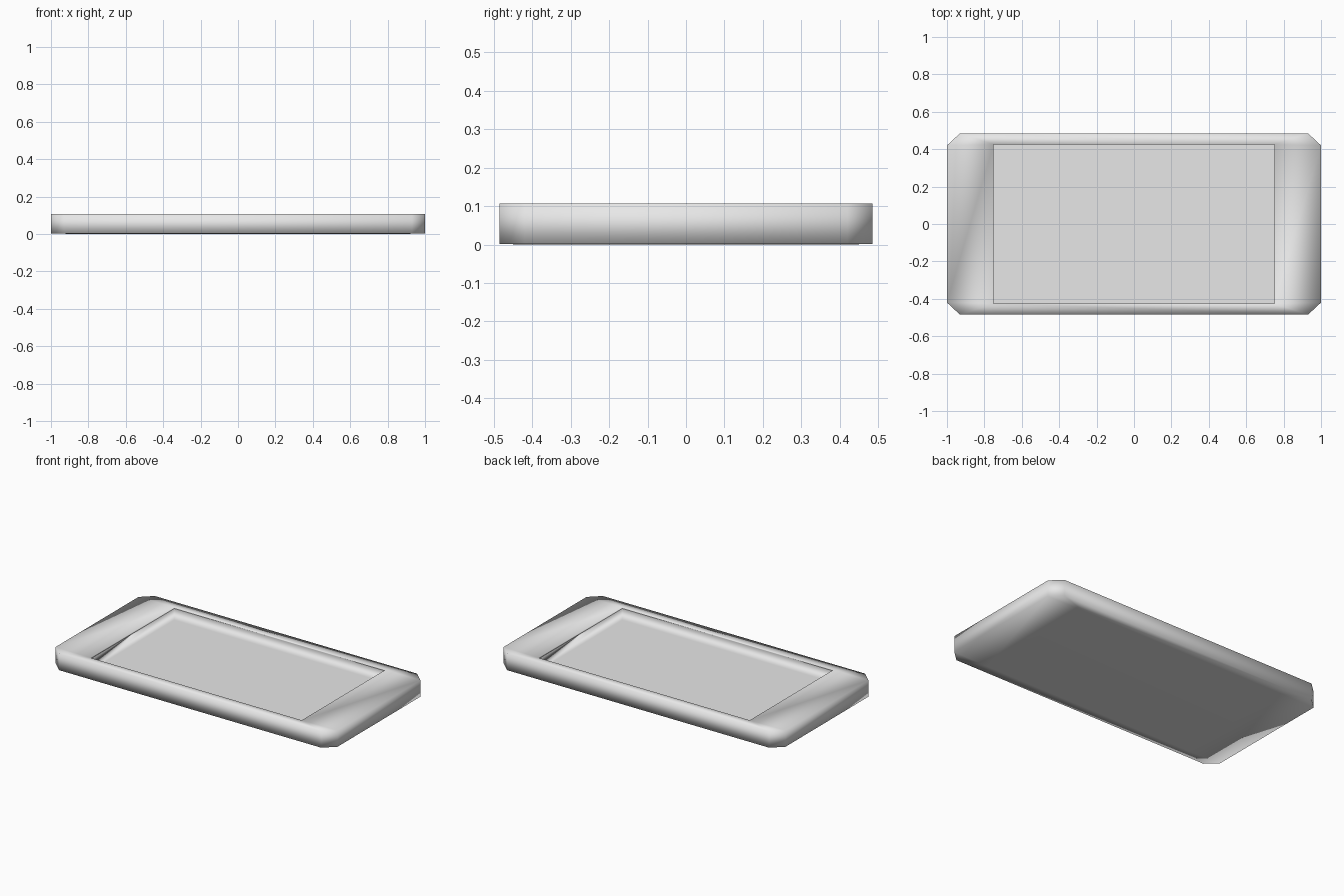
import bpy
import bmesh

default = bpy.data.objects.get("Cube")
if default:
    bpy.data.objects.remove(default)

TOP = 0.107       # overall thickness
BASE_EDGE = 0.002  # slight lift of the underside's outer edge
LIP = 0.098       # bottom of the case's inner lip
FLOOR = 0.024     # sunken display surface
HX, HY = 1.0, 0.485
CX, CY = 0.07, 0.065   # corner chamfer
IX, IY = 0.75, 0.425   # display opening

grey = bpy.data.materials.new("light_grey")
grey.use_nodes = True
colour = (0.8, 0.8, 0.8, 1)
grey.diffuse_color = colour
grey.node_tree.nodes["Principled BSDF"].inputs["Base Color"].default_value = colour


def finish(bm, name):
    for f in bm.faces:
        f.smooth = True
    mesh = bpy.data.meshes.new(name)
    bm.to_mesh(mesh)
    bm.free()
    mesh.materials.append(grey)
    obj = bpy.data.objects.new(name, mesh)
    bpy.context.collection.objects.link(obj)
    return obj


def ring(bm, points, z):
    return [bm.verts.new((x, y, z)) for x, y in points]


def bridge(bm, lower, upper):
    n = len(lower)
    for i in range(n):
        j = (i + 1) % n
        bm.faces.new((lower[i], lower[j], upper[j], upper[i]))


def rim(bm, outer, inner):
    # Corner triangles, and split strips between them
    for i in range(4):
        j = (i + 1) % 4
        a, b, c = outer[2 * i], outer[2 * i + 1], outer[2 * j]
        bm.faces.new((a, b, inner[i]))
        bm.faces.new((b, c, inner[i]))
        bm.faces.new((c, inner[j], inner[i]))


# Outline of the case and of the opening, counter-clockwise from the right front
signs = [(1, -1), (1, 1), (-1, 1), (-1, -1)]
outline = []
for i, (sx, sy) in enumerate(signs):
    pair = [(sx * (HX - CX), sy * HY), (sx * HX, sy * (HY - CY))]
    outline += pair if i % 2 == 0 else pair[::-1]
opening = [(sx * IX, sy * IY) for sx, sy in signs]

# Case: chamfered slab with an opening, softly shaded throughout
bm = bmesh.new()
base_outer, top_outer = ring(bm, outline, BASE_EDGE), ring(bm, outline, TOP)
base_inner, top_inner = ring(bm, opening, 0), ring(bm, opening, TOP)
lip = ring(bm, opening, LIP)
bridge(bm, base_outer, top_outer)
rim(bm, top_outer, top_inner)
rim(bm, base_outer, base_inner)
bridge(bm, top_inner, lip)
bm.faces.new(base_inner)
bmesh.ops.recalc_face_normals(bm, faces=bm.faces)
finish(bm, "case")

# Display: sunken tray whose walls blend softly into its flat floor
bm = bmesh.new()
tray_top, tray_floor = ring(bm, opening, LIP), ring(bm, opening, FLOOR)
bridge(bm, tray_top, tray_floor)
bm.faces.new(tray_floor)
display = finish(bm, "display")
display.modifiers.new("flat_floor", 'WEIGHTED_NORMAL').weight = 100
